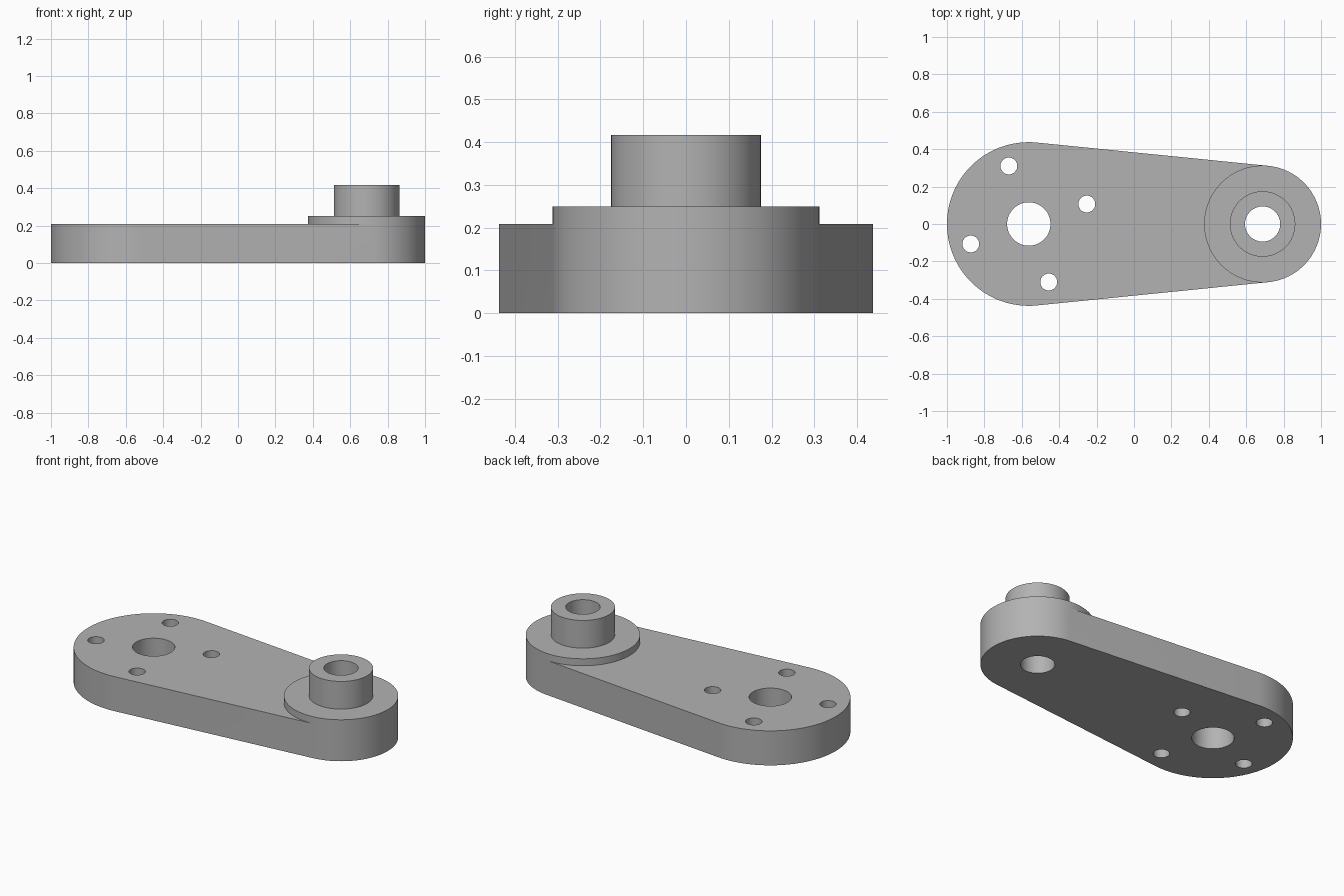
import bpy, bmesh
from math import acos, pi, cos, sin, radians

cube = bpy.data.objects.get("Cube")
if cube:
    bpy.data.objects.remove(cube, do_unlink=True)

# Key dimensions
BIG_X, BIG_R = -0.5625, 0.4375
SMALL_X, SMALL_R = 0.6875, 0.3125
PLATE_H, PAD_H, BOSS_H = 0.208, 0.25, 0.417
TANGENT = acos((BIG_R - SMALL_R) / (SMALL_X - BIG_X))

grey = bpy.data.materials.new("plain grey")
grey.use_nodes = True
grey.diffuse_color = (0.45, 0.45, 0.45, 1)
grey.node_tree.nodes["Principled BSDF"].inputs["Base Color"].default_value = grey.diffuse_color


def arc(cx, cy, r, start, end, n):
    """Points from start to end angle, both included."""
    steps = [start + (end - start) * i / n for i in range(n + 1)]
    return [(cx + r * cos(a), cy + r * sin(a)) for a in steps]


def prism(name, outline, z0, z1):
    """Solid with the given outline between two heights."""
    bm = bmesh.new()
    base = bm.faces.new([bm.verts.new((x, y, z0)) for x, y in outline])
    top = bmesh.ops.extrude_face_region(bm, geom=[base])["geom"]
    for v in top:
        if isinstance(v, bmesh.types.BMVert):
            v.co.z = z1
    bmesh.ops.recalc_face_normals(bm, faces=bm.faces)
    mesh = bpy.data.meshes.new(name)
    bm.to_mesh(mesh)
    bm.free()
    mesh.materials.append(grey)
    obj = bpy.data.objects.new(name, mesh)
    bpy.context.collection.objects.link(obj)
    return obj


def cylinder(name, x, y, r, z0, z1, n=64):
    return prism(name, arc(x, y, r, 0, 2 * pi, n)[:-1], z0, z1)


def combine(body, tool, operation):
    mod = body.modifiers.new(tool.name, "BOOLEAN")
    mod.operation, mod.object, mod.solver = operation, tool, "EXACT"
    tool.hide_render = True
    tool.hide_set(True)


# Tapered plate: two round ends joined by tangent sides
small_end = arc(SMALL_X, 0, SMALL_R, -TANGENT, TANGENT, 40)
big_end = arc(BIG_X, 0, BIG_R, TANGENT, 2 * pi - TANGENT, 56)
arm = prism("lever_arm", small_end + big_end, 0, PLATE_H)

# Raised round pad and boss, sharing the small end's wall
pad_back = arc(SMALL_X, 0, SMALL_R, TANGENT, 2 * pi - TANGENT, 44)[1:-1]
tools = [(prism("raised_pad", small_end + pad_back, 0, PAD_H), "UNION"),
         (cylinder("boss", SMALL_X, 0, 0.175, 0.1, BOSS_H), "UNION")]

# Through holes: one bore at each end, and four bolt holes
tools.append((cylinder("boss_bore", SMALL_X, 0, 0.094, -0.1, 0.6), "DIFFERENCE"))
tools.append((cylinder("main_bore", BIG_X, 0, 0.116, -0.1, 0.6), "DIFFERENCE"))
for i in range(4):
    a = radians(19 + 90 * i)
    hole = cylinder(f"bolt_hole_{i + 1}", BIG_X + 0.328 * cos(a), 0.328 * sin(a),
                    0.045, -0.1, 0.6, 40)
    tools.append((hole, "DIFFERENCE"))

for tool, operation in tools:
    combine(arm, tool, operation)

# Bake the booleans, drop the helpers and smooth the round walls
bpy.ops.object.select_all(action="DESELECT")
bpy.context.view_layer.objects.active = arm
arm.select_set(True)
for mod in list(arm.modifiers):
    bpy.ops.object.modifier_apply(modifier=mod.name)
for tool, _ in tools:
    bpy.data.objects.remove(tool, do_unlink=True)
bpy.ops.object.shade_smooth_by_angle(angle=radians(30))
